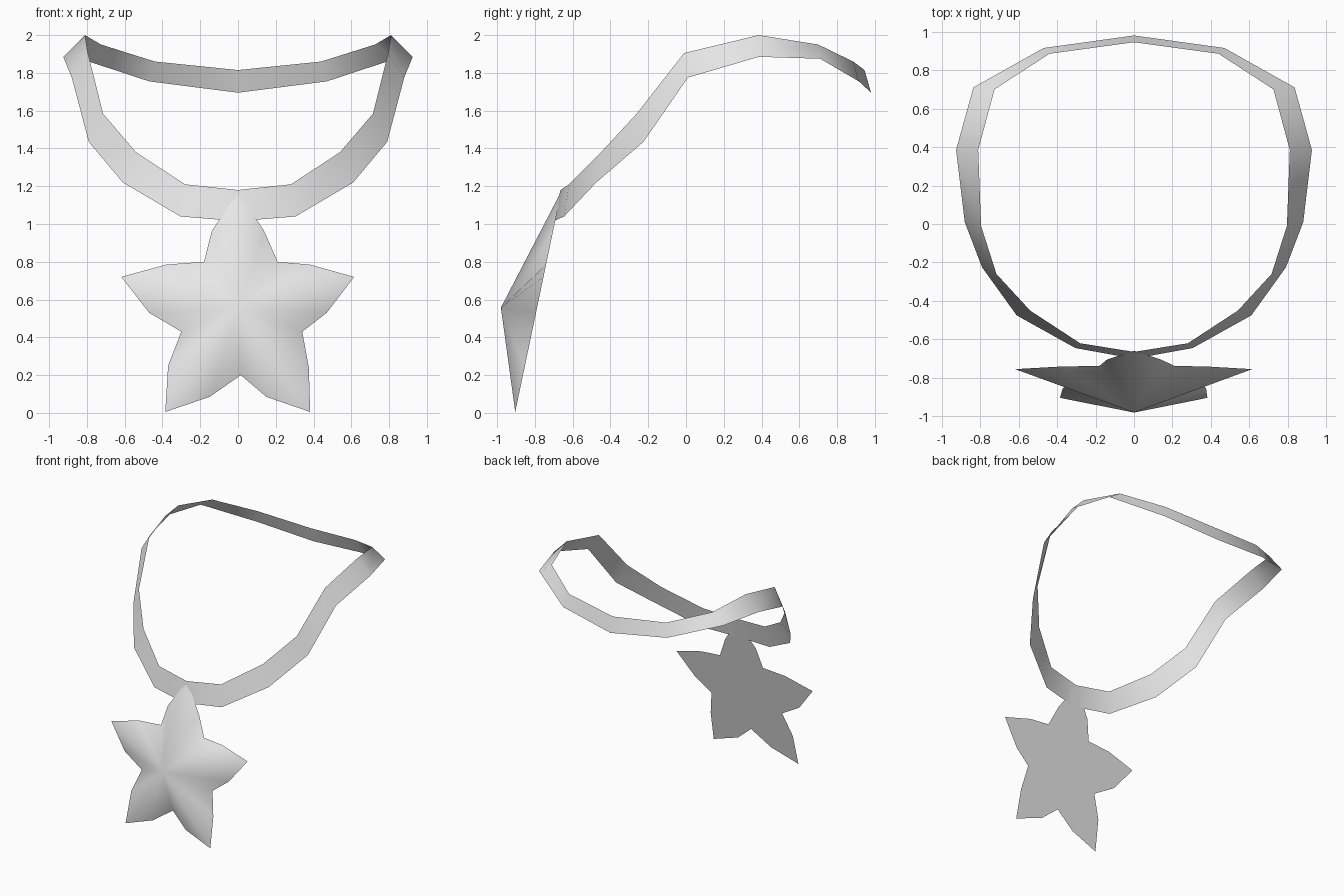
import bpy

if "Cube" in bpy.data.objects:
    bpy.data.objects.remove(bpy.data.objects["Cube"])

silver = bpy.data.materials.new("silver_grey")
silver.diffuse_color = (0.8, 0.8, 0.8, 1)
silver.use_nodes = True
silver.node_tree.nodes["Principled BSDF"].inputs["Base Color"].default_value = silver.diffuse_color


def add_part(name, verts, faces, angle):
    mesh = bpy.data.meshes.new(name)
    mesh.from_pydata(verts, [], faces)
    mesh.materials.append(silver)
    obj = bpy.data.objects.new(name, mesh)
    bpy.context.collection.objects.link(obj)
    bpy.ops.object.select_all(action='DESELECT')
    obj.select_set(True)
    bpy.context.view_layer.objects.active = obj
    bpy.ops.object.shade_smooth_by_angle(angle=angle)
    return obj


def mirrored_loop(half):
    """Close a half loop whose two ends lie on x = 0."""
    return half + [(-x, y, z) for x, y, z in half[-2:0:-1]]


# Neck band: a thin ribbon between an upper and a lower edge loop
upper = mirrored_loop([
    (0, -0.665, 1.18), (0.28, -0.62, 1.21), (0.54, -0.45, 1.38),
    (0.715, -0.26, 1.585), (0.795, -0.01, 1.905), (0.81, 0.385, 2.0),
    (0.725, 0.70, 1.95), (0.44, 0.885, 1.86), (0, 0.945, 1.815)])
lower = mirrored_loop([
    (0, -0.70, 1.015), (0.305, -0.645, 1.04), (0.61, -0.475, 1.22),
    (0.79, -0.225, 1.435), (0.88, 0.01, 1.775), (0.925, 0.385, 1.885),
    (0.835, 0.71, 1.875), (0.47, 0.915, 1.755), (0, 0.98, 1.695)])
n = len(upper)
band_faces = [(n + i, n + (i + 1) % n, (i + 1) % n, i) for i in range(n)]
add_part("neck_band", upper + lower, band_faces, 3.1)

# Star pendant: leaning flat back, raised to one point at the front
outline = [
    (0, 1.175), (0.14, 0.96), (0.21, 0.80), (0.38, 0.785), (0.615, 0.72),
    (0.47, 0.53), (0.34, 0.43), (0.375, 0.24), (0.382, 0.005), (0.15, 0.085),
    (0.015, 0.20), (-0.15, 0.085), (-0.385, 0.005), (-0.37, 0.25),
    (-0.30, 0.43), (-0.47, 0.53), (-0.618, 0.72), (-0.38, 0.785),
    (-0.18, 0.80), (-0.14, 0.96)]
star = [(x, -0.905 + 0.209 * z, z) for x, z in outline]
m = len(star)
star_faces = [(m, (i + 1) % m, i) for i in range(m)] + [tuple(range(m))]
add_part("star_pendant", star + [(0, -0.98, 0.557)], star_faces, 1.2)
